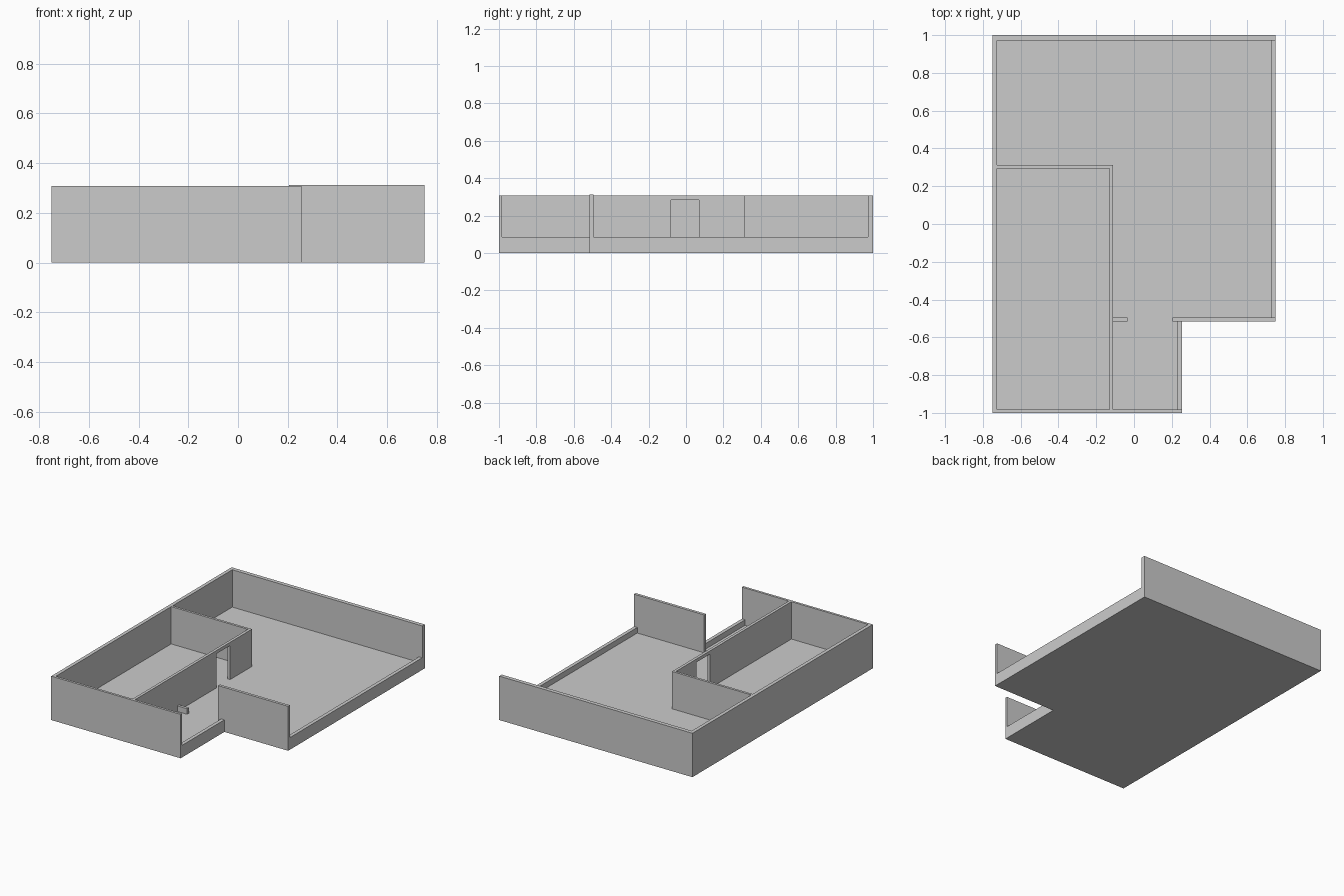
import bpy, bmesh

if "Cube" in bpy.data.objects:
    bpy.data.objects.remove(bpy.data.objects["Cube"])

FLOOR, SILL, TOP, HIGH = 0.046, 0.085, 0.308, 0.312


def prism(name, outline, z0, z1):
    bm = bmesh.new()
    face = bm.faces.new([bm.verts.new((x, y, z0)) for x, y in outline])
    up = bmesh.ops.extrude_face_region(bm, geom=[face])["geom"]
    bmesh.ops.translate(bm, vec=(0, 0, z1 - z0),
                        verts=[v for v in up if isinstance(v, bmesh.types.BMVert)])
    bmesh.ops.recalc_face_normals(bm, faces=bm.faces[:])
    mesh = bpy.data.meshes.new(name)
    bm.to_mesh(mesh)
    bm.free()
    ob = bpy.data.objects.new(name, mesh)
    bpy.context.collection.objects.link(ob)
    return ob


def box(name, x0, x1, y0, y1, z0, z1):
    return prism(name, [(x0, y0), (x1, y0), (x1, y1), (x0, y1)], z0, z1)


# L-shaped block that becomes the floor and outer walls
shell = prism("floor_and_walls",
              [(-0.75, -1), (0.255, -1), (0.255, -0.515),
               (0.75, -0.515), (0.75, 1), (-0.75, 1)], 0, TOP)

# Rooms, open sides above the sills, and doorways
cuts = {
    "left_room": (-0.725, -0.13, -0.983, 0.295, FLOOR, 0.5),
    "back_room": (-0.725, 0.725, 0.312, 0.972, FLOOR, 0.5),
    "main_room": (-0.11, 0.725, -0.495, 0.972, FLOOR, 0.5),
    "hall": (-0.11, 0.23, -0.983, -0.515, FLOOR, 0.5),
    "hall_doorway": (-0.035, 0.205, -0.56, -0.45, FLOOR, 0.5),
    "open_right_side": (-0.11, 0.8, -0.6, 0.972, SILL, 0.5),
    "open_hall_side": (-0.11, 0.3, -0.983, -0.4, SILL, 0.5),
    "inner_door": (-0.16, -0.08, -0.08, 0.07, FLOOR, 0.285),
}
for name, dims in cuts.items():
    cutter = box(name + "_cutter", *dims)
    cutter.hide_render = True
    cutter.hide_viewport = False
    mod = shell.modifiers.new(name, "BOOLEAN")
    mod.operation = "DIFFERENCE"
    mod.solver = "EXACT"
    mod.object = cutter

# Apply the cuts and discard the cutters
bpy.context.view_layer.objects.active = shell
for mod in list(shell.modifiers):
    cutter = mod.object
    bpy.ops.object.modifier_apply(modifier=mod.name)
    bpy.data.objects.remove(cutter, do_unlink=True)

# Slightly taller wall between the main room and the front corner
box("front_partition", 0.205, 0.75, -0.515, -0.495, SILL, HIGH)
